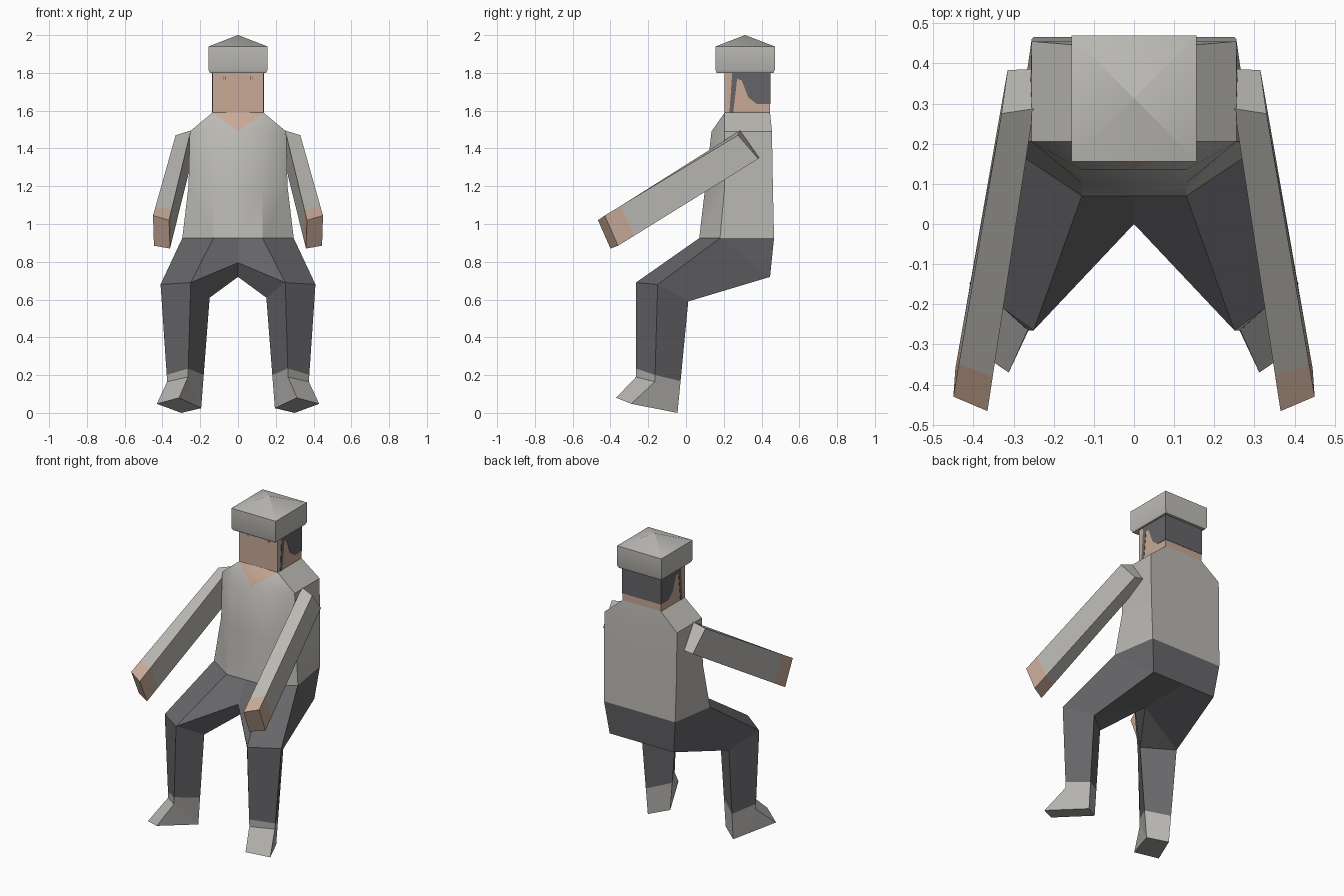
import bpy
import bmesh
import math
from mathutils import Vector

old = bpy.data.objects.get("Cube")
if old:
    bpy.data.objects.remove(old, do_unlink=True)


def material(name, r, g, b):
    mat = bpy.data.materials.new(name)
    mat.use_nodes = True
    mat.diffuse_color = (r, g, b, 1)
    mat.node_tree.nodes["Principled BSDF"].inputs["Base Color"].default_value = (r, g, b, 1)
    return mat


shirt_grey = material("shirt grey", .49, .48, .45)
cap_grey = material("cap grey", .52, .51, .48)
skin = material("skin", .58, .40, .31)
trouser_grey = material("trouser grey", .135, .135, .145)
hair_grey = material("hair grey", .13, .13, .14)
shoe_grey = material("shoe grey", .47, .46, .44)


def build(name, verts, faces, mats, weld=False, smooth=False, skin_faces=()):
    """Make one mesh; weld adds the mirrored half across x = 0."""
    bm = bmesh.new()
    for side in ((1, -1) if weld else (1,)):
        vs = [bm.verts.new((v[0] * side, v[1], v[2])) for v in verts]
        for i, face in enumerate(faces):
            f = bm.faces.new([vs[k] for k in face])
            f.material_index = int(i in skin_faces)
    bmesh.ops.remove_doubles(bm, verts=bm.verts, dist=.0001)
    bmesh.ops.recalc_face_normals(bm, faces=bm.faces)
    mesh = bpy.data.meshes.new(name)
    bm.to_mesh(mesh)
    bm.free()
    obj = bpy.data.objects.new(name, mesh)
    bpy.context.scene.collection.objects.link(obj)
    for mat in mats:
        mesh.materials.append(mat)
    if smooth:
        bpy.ops.object.select_all(action='DESELECT')
        obj.select_set(True)
        bpy.context.view_layer.objects.active = obj
        bpy.ops.object.shade_smooth_by_angle(angle=math.radians(35))
    return obj


def loft(name, rings, mats, **options):
    """Skin a stack of equal rings and close both ends."""
    n = len(rings[0])
    verts = [v for ring in rings for v in ring]
    faces = [list(range(n)), list(range(len(verts) - n, len(verts)))]
    for r in range(len(rings) - 1):
        for i in range(n):
            j = (i + 1) % n
            faces.append([r * n + i, r * n + j, (r + 1) * n + j, (r + 1) * n + i])
    return build(name, verts, faces, mats, **options)


def blend(a, b, ts):
    return [Vector(p).lerp(Vector(q), t) for p, q, t in zip(a, b, ts)]


def rect(hx, y0, y1, z):
    return [(-hx, y0, z), (hx, y0, z), (hx, y1, z), (-hx, y1, z)]


def flip(points, side):
    return [(p[0] * side, p[1], p[2]) for p in points]


# Shirt: half rings running front centre, front, side, back, back centre
def half_ring(front, side, back, z):
    return [(0, front[1], z), (*front, z), (*side, z), (*back, z), (0, back[1], z)]


hem = half_ring((.13, .07), (.295, .18), (.25, .466), .925)
waist = half_ring((.13, .102), (.262, .205), (.255, .46), 1.2)
chest = half_ring((.13, .135), (.255, .205), (.255, .455), 1.49)
neck = [(0, .205, 1.59), (.135, .205, 1.59), (.135, .445, 1.59), (0, .445, 1.59)]
faces = [[r + i, r + i + 1, r + i + 6, r + i + 5] for r in (0, 5) for i in range(4)]
faces += [[0, 1, 2, 3, 4], [10, 15, 16], [10, 16, 11], [11, 16, 12],
          [12, 16, 17, 13], [13, 17, 18, 14], [15, 16, 17, 18]]
build("shirt", hem + waist + chest + neck, faces, [shirt_grey, skin],
      weld=True, smooth=True, skin_faces=(9,))

# Trousers: hips and thighs down to the knees
knee = [(.25, -.265, .69), (.41, -.15, .68), (.31, .012, .59), (.15, -.125, .61)]
crotch = [(0, 0, .795), (0, .1, .72)]
seat = [(.225, .445, .72), (0, .445, .72)]
A, B, D, C, T, U, P, Q = range(5, 13)
build("trouser_hips", hem + knee + crotch + seat,
      [[0, 1, 2, 3, 4], [0, 1, A, T], [1, 2, B, A], [2, 3, P], [2, P, D, B],
       [T, A, C, U], [U, C, D], [U, D, P, Q], [3, 4, Q, P], [A, B, D, C]],
      [trouser_grey], weld=True)

# Limbs, one per side
sole = [(.265, -.265, .19), (.375, -.165, .165), (.30, -.045, 0), (.195, -.12, .025)]
toe = [(.312, -.37, .08), (.43, -.29, .048)]
cuff = blend(knee, sole, (.91, .93, .715, .70))
shoulder = [(.25, .287, 1.495), (.33, .275, 1.47), (.315, .383, 1.345), (.24, .387, 1.355)]
fingers = [(.365, -.466, 1.02), (.45, -.43, 1.045), (.445, -.36, .885), (.36, -.40, .87)]
wrist = blend(shoulder, fingers, [.885] * 4)
for label, s in (("left", 1), ("right", -1)):
    loft(label + "_shin", [flip(knee, s), flip(cuff, s)], [trouser_grey])
    build(label + "_shoe", flip(list(cuff) + sole + toe, s),
          [[0, 1, 2, 3], [0, 1, 5, 4], [4, 5, 9, 8], [0, 4, 7, 3], [4, 8, 7],
           [1, 5, 6, 2], [5, 9, 6], [3, 7, 6, 2], [7, 8, 9, 6]], [shoe_grey])
    loft(label + "_sleeve", [flip(shoulder, s), flip(wrist, s)], [shirt_grey])
    loft(label + "_hand", [flip(wrist, s), flip(fingers, s)], [skin])

# Head
loft("head", [rect(.135, .205, .445, 1.58), rect(.135, .205, .445, 1.81)], [skin])

# Hair plates: sideburn and side hair on each side, one at the back
sideburn = [(.23, 1.59), (.25, 1.59), (.275, 1.805), (.245, 1.805)]
side_hair = [(.27, 1.805), (.447, 1.805), (.447, 1.635), (.375, 1.635),
             (.33, 1.67), (.295, 1.76), (.27, 1.77)]
for label, s in (("left", 1), ("right", -1)):
    for part, outline in (("sideburn", sideburn), ("side_hair", side_hair)):
        loft(label + "_" + part,
             [[(s * x, y, z) for y, z in outline] for x in (.134, .137)], [hair_grey])
    # Eye: two tiny upright marks
    for k, dx in enumerate((.066, .075)):
        loft(f"{label}_eye_mark_{k}",
             [rect(.0015, .203, .206, z) for z in (1.765, 1.78)],
             [hair_grey]).location.x = s * dx
loft("back_hair", [rect(.135, .444, .447, z) for z in (1.635, 1.805)], [hair_grey])

# Cap: narrow underside, upright band, shallow pointed crown
loft("cap", [rect(.148, .163, .463, 1.8), rect(.156, .156, .47, 1.815),
             rect(.156, .156, .47, 1.94), rect(.0005, .3125, .3135, 2)],
     [cap_grey], smooth=True)
